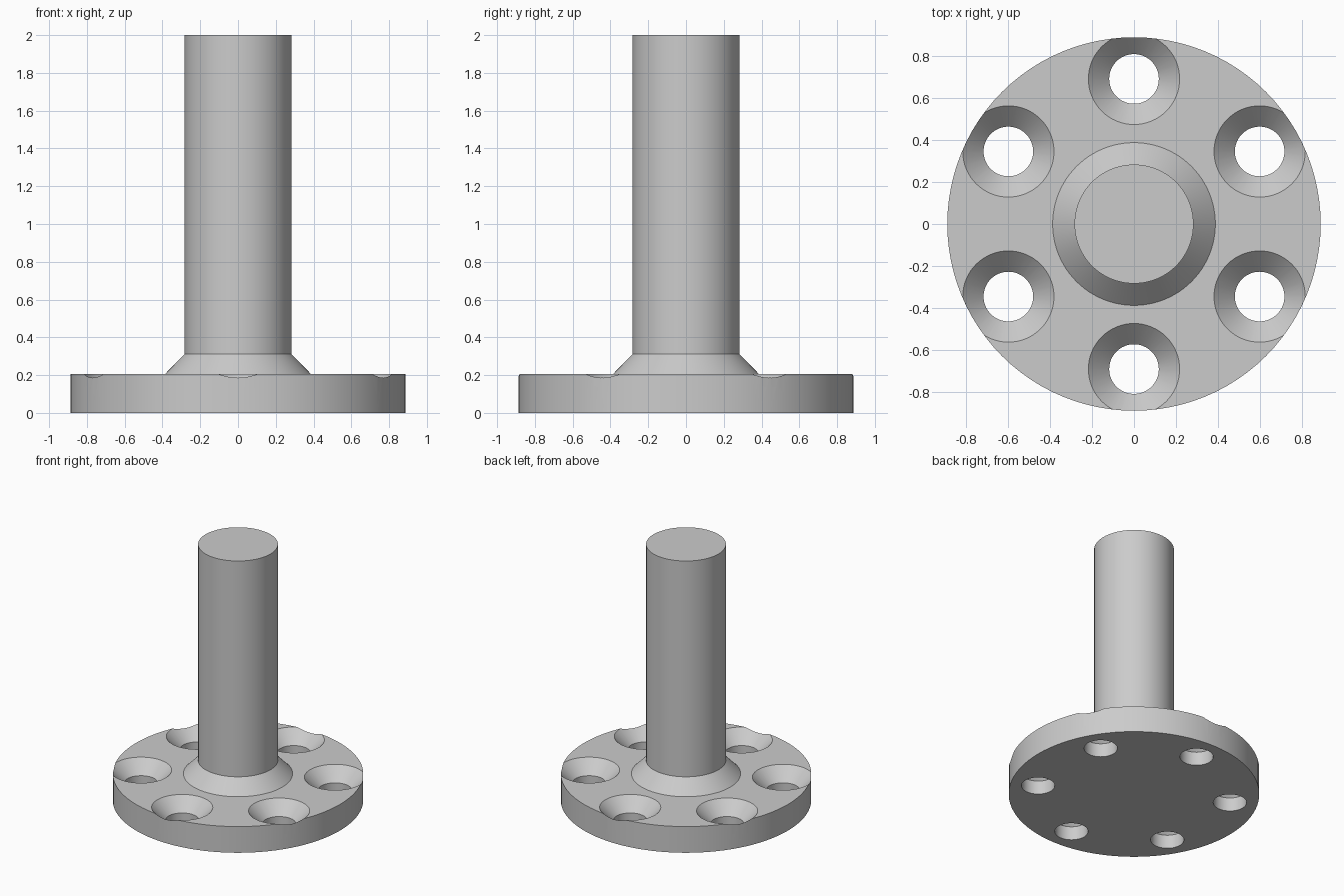
import bpy
import math

cube = bpy.data.objects.get("Cube")
if cube:
    bpy.data.objects.remove(cube, do_unlink=True)

metal = bpy.data.materials.new("plain grey")
metal.use_nodes = True
GREY = (0.6, 0.6, 0.6, 1)
metal.diffuse_color = GREY
metal.node_tree.nodes["Principled BSDF"].inputs["Base Color"].default_value = GREY


def lathe(name, profile, sides, centre=(0, 0)):
    """Closed solid of revolution from (radius, height) pairs, capped at both ends."""
    verts, faces = [], []
    for r, z in profile:
        for i in range(sides):
            a = math.tau * i / sides
            verts.append((centre[0] + r * math.cos(a), centre[1] + r * math.sin(a), z))
    for k in range(len(profile) - 1):
        for i in range(sides):
            j = (i + 1) % sides
            low, high = k * sides, (k + 1) * sides
            faces.append((low + i, low + j, high + j, high + i))
    faces.append(tuple(reversed(range(sides))))
    faces.append(tuple(range(len(verts) - sides, len(verts))))
    mesh = bpy.data.meshes.new(name)
    mesh.from_pydata(verts, [], faces)
    mesh.materials.append(metal)
    obj = bpy.data.objects.new(name, mesh)
    bpy.context.collection.objects.link(obj)
    return obj


# Flange disc, sloped collar and shaft turned as one piece
FLANGE_R, FLANGE_TOP = 0.888, 0.205
COLLAR_R, COLLAR_TOP = 0.387, 0.312
SHAFT_R = 0.283
body = lathe("flanged_shaft", [(FLANGE_R, 0), (FLANGE_R, FLANGE_TOP), (COLLAR_R, FLANGE_TOP),
                               (SHAFT_R, COLLAR_TOP), (SHAFT_R, 2)], 96)

# Six countersunk bolt holes, cut through the flange
HOLE_R, SINK_R, BOLT_CIRCLE = 0.118, 0.217, 0.69
sink_depth = SINK_R - HOLE_R
rise = 0.05
for n in range(6):
    a = math.radians(30 + 60 * n)
    cutter = lathe("bolt_hole_cutter",
                   [(HOLE_R, -0.1), (HOLE_R, FLANGE_TOP - sink_depth),
                    (SINK_R + rise, FLANGE_TOP + rise)],
                   64, (BOLT_CIRCLE * math.cos(a), BOLT_CIRCLE * math.sin(a)))
    bpy.context.view_layer.objects.active = body
    cut = body.modifiers.new("bolt_hole", "BOOLEAN")
    cut.operation = "DIFFERENCE"
    cut.solver = "EXACT"
    cut.object = cutter
    bpy.ops.object.modifier_apply(modifier=cut.name)
    bpy.data.objects.remove(cutter, do_unlink=True)

# Smooth round walls with crisp edges
bpy.ops.object.select_all(action="DESELECT")
body.select_set(True)
bpy.context.view_layer.objects.active = body
bpy.ops.object.shade_smooth_by_angle(angle=math.radians(30))
